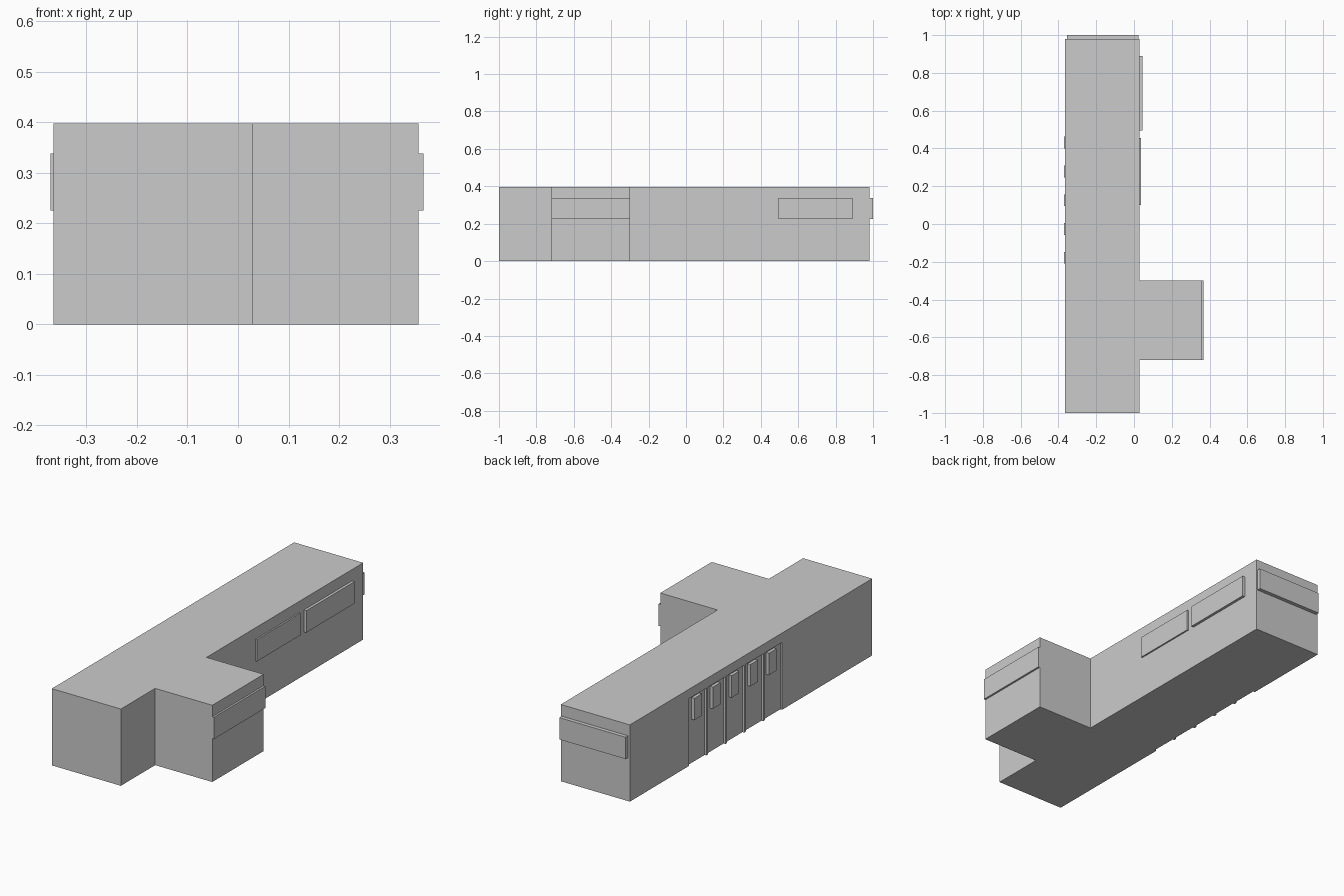
import bpy
import bmesh

if "Cube" in bpy.data.objects:
    bpy.data.objects.remove(bpy.data.objects["Cube"])


def box(name, x, y, z):
    """Axis-aligned box from (min, max) ranges."""
    bm = bmesh.new()
    bmesh.ops.create_cube(bm, size=1)
    for v in bm.verts:
        v.co = [r[0] if c < 0 else r[1] for c, r in zip(v.co, (x, y, z))]
    mesh = bpy.data.meshes.new(name)
    bm.to_mesh(mesh)
    bm.free()
    ob = bpy.data.objects.new(name, mesh)
    bpy.context.collection.objects.link(ob)
    return ob


LEFT, RIGHT, BACK, TOP = -0.365, 0.03, 0.98, 0.397
WINDOW_Z = (0.225, 0.338)
RECESS = 0.01

# Long main block
body = box("main_block", (LEFT, RIGHT), (-1, BACK), (0, TOP))

# Side wing
box("side_wing", (RIGHT, 0.357), (-0.72, -0.30), (0, TOP))

# Row of five recessed doors on the left wall, each with a window
for i in range(5):
    y0 = 0.355 - i * 0.155
    cutter = box(f"door_cutter_{i}", (LEFT - 0.1, LEFT + RECESS),
                 (y0, y0 + 0.14), (-0.1, 0.348))
    cutter.hide_render = True
    cutter.hide_viewport = True
    cutter.display_type = 'WIRE'
    mod = body.modifiers.new(f"door_recess_{i}", 'BOOLEAN')
    mod.operation = 'DIFFERENCE'
    mod.solver = 'EXACT'
    mod.object = cutter
    wy = 0.40 - i * 0.1525
    box(f"door_window_{i}", (LEFT - 0.006, LEFT + RECESS),
        (wy, wy + 0.062), WINDOW_Z)

# Wide window panels on the right wall, the wing end and the back wall
box("right_window_short", (RIGHT, 0.038), (0.10, 0.455), WINDOW_Z)
box("right_window_long", (RIGHT, 0.044), (0.495, 0.89), WINDOW_Z)
box("wing_window", (0.357, 0.367), (-0.72, -0.30), WINDOW_Z)
box("back_window", (-0.355, 0.025), (BACK, 1.0), WINDOW_Z)
